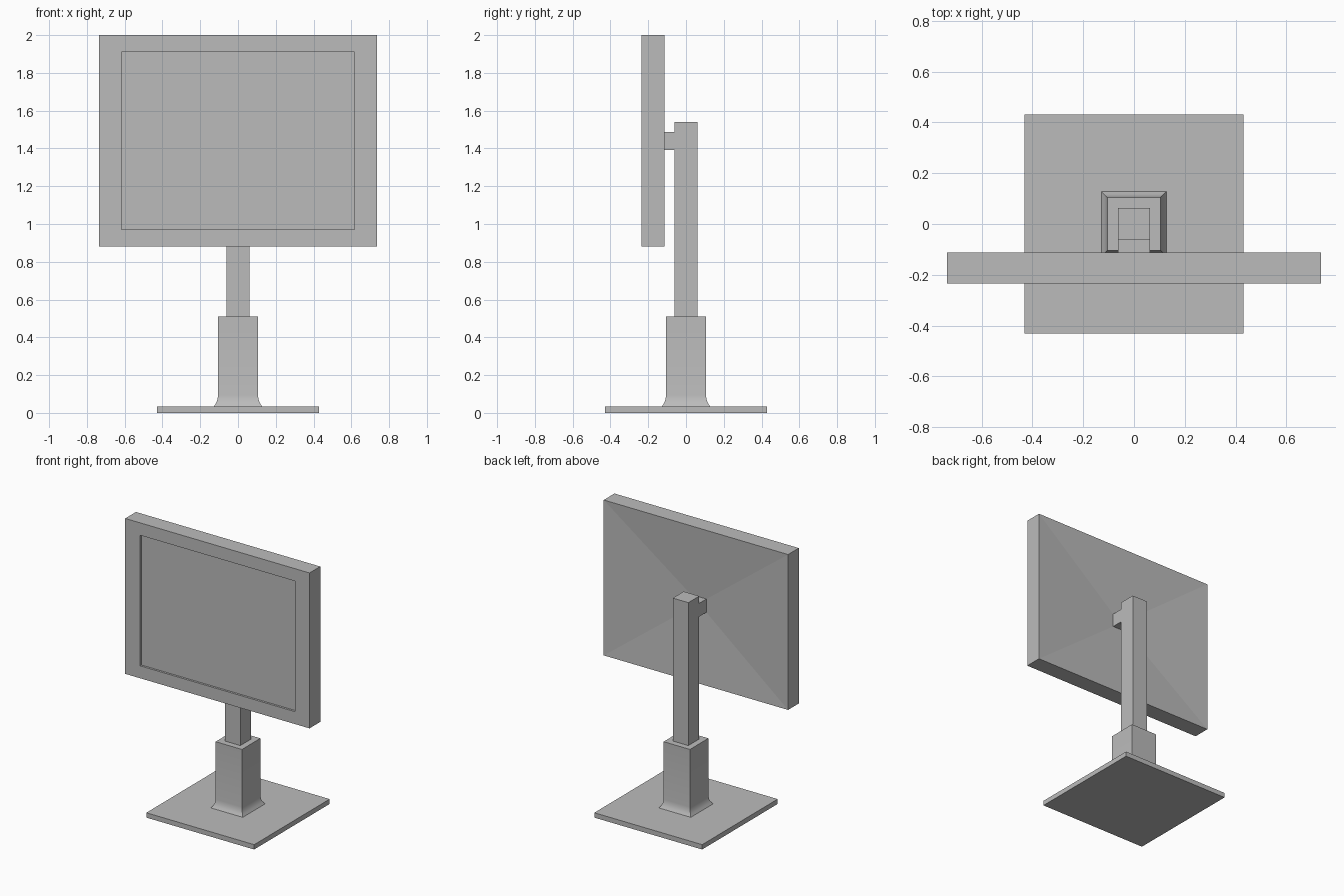
import bpy
import bmesh

cube = bpy.data.objects.get("Cube")
if cube:
    bpy.data.objects.remove(cube, do_unlink=True)

grey = bpy.data.materials.new("plain_grey")
grey.use_nodes = True
colour = (0.5, 0.5, 0.5, 1)
grey.diffuse_color = colour
grey.node_tree.nodes["Principled BSDF"].inputs["Base Color"].default_value = colour


def make_part(name, build, smooth=False):
    """Create a grey object whose mesh is filled in by build(bm)."""
    bm = bmesh.new()
    build(bm)
    bmesh.ops.recalc_face_normals(bm, faces=bm.faces)
    mesh = bpy.data.meshes.new(name)
    bm.to_mesh(mesh)
    bm.free()
    mesh.materials.append(grey)
    obj = bpy.data.objects.new(name, mesh)
    bpy.context.collection.objects.link(obj)
    if smooth:
        bpy.ops.object.select_all(action="DESELECT")
        obj.select_set(True)
        bpy.context.view_layer.objects.active = obj
        bpy.ops.object.shade_smooth_by_angle(angle=0.6)
    return obj


def loft(bm, rings):
    """Join a series of four-cornered rings and cap both ends."""
    loops = [[bm.verts.new(p) for p in ring] for ring in rings]
    for a, b in zip(loops, loops[1:]):
        for i in range(4):
            j = (i + 1) % 4
            bm.faces.new((a[i], a[j], b[j], b[i]))
    bm.faces.new(loops[0])
    bm.faces.new(loops[-1])


def flat_ring(half, z):
    return [(sx * half, sy * half, z) for sx, sy in CORNERS]


def upright_ring(half_x, half_z, y):
    return [(sx * half_x, y, SCREEN_Z + sz * half_z) for sx, sz in CORNERS]


CORNERS = ((-1, -1), (1, -1), (1, 1), (-1, 1))
SCREEN_Z = 1.44
HALF_W, HALF_H = 0.735, 0.56
FRONT, BACK = -0.235, -0.113
BEZEL = 0.84            # display opening relative to the casing
POST = 0.062

# Foot plate
make_part("base_plate", lambda bm: loft(bm, [flat_ring(0.43, 0), flat_ring(0.43, 0.035)]))

# Sleeve with a flared foot
flare = [(0.127, 0.035), (0.117, 0.05), (0.109, 0.07), (0.105, 0.095), (0.105, 0.51)]
make_part("stand_sleeve", lambda bm: loft(bm, [flat_ring(h, z) for h, z in flare]), smooth=True)

# Sliding post
make_part("stand_post", lambda bm: loft(bm, [flat_ring(POST, 0.5), flat_ring(POST, 1.54)]))

# Arm joining the post to the hollow of the casing
make_part("mount_arm", lambda bm: loft(bm, [upright_ring(POST, 0.048, BACK - 0.035),
                                            upright_ring(POST, 0.048, -POST)]))

# Casing: recessed display in front, shallow hollow behind
make_part("monitor", lambda bm: loft(bm, [
    upright_ring(HALF_W * BEZEL, HALF_H * BEZEL, FRONT + 0.015),
    upright_ring(HALF_W * BEZEL, HALF_H * BEZEL, FRONT),
    upright_ring(HALF_W, HALF_H, FRONT),
    upright_ring(HALF_W, HALF_H, BACK),
    upright_ring(POST, 0.048, BACK - 0.03)]))
